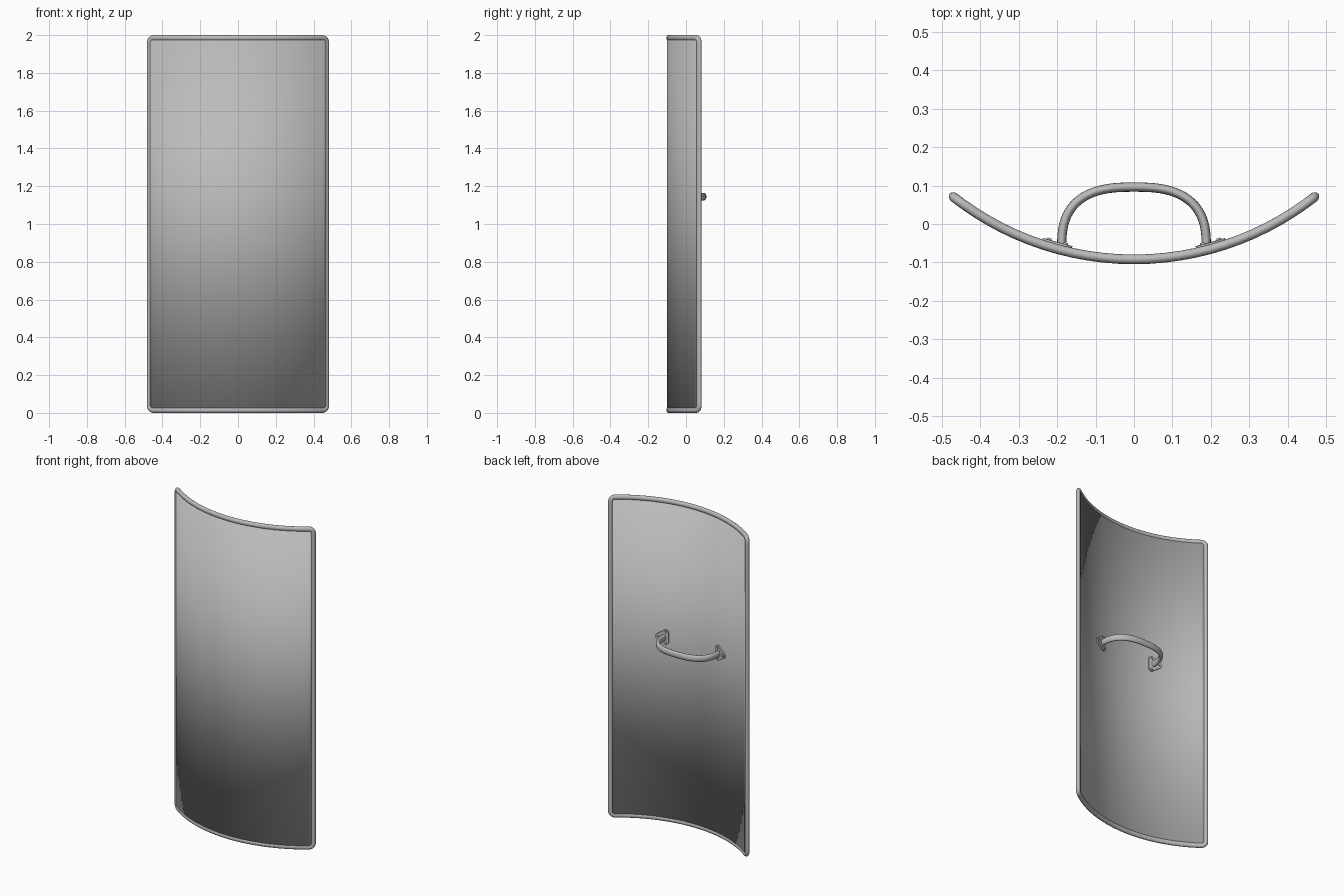
import bpy, bmesh, math
from mathutils import Vector

if "Cube" in bpy.data.objects:
    bpy.data.objects.remove(bpy.data.objects["Cube"])

RADIUS = 0.76         # curvature of the shield
CENTRE_Y = 0.668      # axis of that curvature
HALF_WIDTH = 0.519    # measured along the curve
HEIGHT = 2.0
PANEL = 0.018         # panel thickness
RIM_WIDE, RIM_DEEP = 0.015, 0.0125
HANDLE_Z = 1.145

grey = bpy.data.materials.new("plain_grey")
grey.use_nodes = True
grey.diffuse_color = (0.5, 0.5, 0.5, 1)
grey.node_tree.nodes["Principled BSDF"].inputs["Base Color"].default_value = (0.5, 0.5, 0.5, 1)


def bend(p):
    """Wrap flat (along, up, outward) coordinates round the curve."""
    r, a = RADIUS + p[2], p[0] / RADIUS
    return Vector((r * math.sin(a), CENTRE_Y - r * math.cos(a), p[1]))


def finish(bm, name, bent=True):
    if bent:
        for v in bm.verts:
            v.co = bend(v.co)
    bmesh.ops.recalc_face_normals(bm, faces=bm.faces)
    mesh = bpy.data.meshes.new(name)
    bm.to_mesh(mesh)
    bm.free()
    mesh.materials.append(grey)
    obj = bpy.data.objects.new(name, mesh)
    bpy.context.collection.objects.link(obj)
    bpy.ops.object.select_all(action="DESELECT")
    obj.select_set(True)
    bpy.context.view_layer.objects.active = obj
    bpy.ops.object.shade_smooth_by_angle(angle=math.radians(40))
    return obj


def rounded(corners, radius, steps=6):
    """Counter-clockwise convex outline with rounded corners."""
    pts, n = [Vector(c) for c in corners], len(corners)
    out = []
    for i, p in enumerate(pts):
        d0 = (p - pts[i - 1]).normalized()
        d1 = (pts[(i + 1) % n] - p).normalized()
        turn = math.acos(d0.dot(d1))
        centre = p + (d1 - d0).normalized() * radius / math.cos(turn / 2)
        start = math.atan2(-d0.x, d0.y)
        for k in range(steps + 1):
            a = start + turn * k / steps
            out.append(centre + radius * Vector((math.cos(a), math.sin(a))))
    return out


def subdivide(path, longest):
    out = []
    for i, p in enumerate(path):
        q = path[(i + 1) % len(path)]
        count = max(1, math.ceil((q - p).length / longest))
        out += [p.lerp(q, k / count) for k in range(count)]
    return out


def sweep(path, up, wide, deep, closed, sides=16):
    """Sweep an ellipse along a planar path; deep is measured along up."""
    bm, rings, n = bmesh.new(), [], len(path)
    for i, p in enumerate(path):
        a = path[i - 1] if closed or i else p
        b = path[(i + 1) % n] if closed or i < n - 1 else p
        side = (b - a).cross(up).normalized()
        angles = [math.tau * k / sides for k in range(sides)]
        rings.append([bm.verts.new(p + side * wide * math.cos(t) + up * deep * math.sin(t))
                      for t in angles])
    for i in range(n if closed else n - 1):
        r0, r1 = rings[i], rings[(i + 1) % n]
        for k in range(sides):
            j = (k + 1) % sides
            bm.faces.new((r0[k], r0[j], r1[j], r1[k]))
    if not closed:
        bm.faces.new(rings[0])
        bm.faces.new(rings[-1])
    return bm


# Curved panel
bm = bmesh.new()
bmesh.ops.create_grid(bm, x_segments=40, y_segments=1, size=1)
for v in bm.verts:
    v.co.x *= HALF_WIDTH - RIM_WIDE
    v.co.y = HEIGHT / 2 + v.co.y * (HEIGHT / 2 - RIM_WIDE)
panel = finish(bm, "shield_panel")
solid = panel.modifiers.new("thickness", "SOLIDIFY")
solid.thickness = PANEL
solid.offset = 0

# Rounded bead round the edge
w, low, high = HALF_WIDTH - RIM_WIDE, RIM_WIDE, HEIGHT - RIM_WIDE
outline = rounded([(-w, low), (w, low), (w, high), (-w, high)], 0.025)
path = [p.to_3d() for p in subdivide(outline, 0.04)]
finish(sweep(path, Vector((0, 0, 1)), RIM_WIDE, RIM_DEEP, True), "edge_rim")

# Grab handle on the back
path = []
for k in range(49):
    t = math.pi * k / 48
    c, s = math.cos(t), max(0, math.sin(t))
    path.append(Vector((math.copysign(abs(c) ** 0.75, c) * 0.188,
                        -0.06 + 0.156 * s ** 0.75, HANDLE_Z)))
finish(sweep(path, Vector((0, 0, 1)), 0.012, 0.02, False), "grab_handle", bent=False)

# Triangular mounting plates with screw heads
back = -PANEL / 2
for side, label in ((1, "left"), (-1, "right")):
    tri = [(0.165, -0.062), (0.262, 0), (0.165, 0.062)]
    bm = bmesh.new()
    face = bm.faces.new([bm.verts.new((side * p.x, HANDLE_Z + p.y, back + 0.002))
                         for p in rounded(tri, 0.018)])
    top = bmesh.ops.extrude_face_region(bm, geom=[face])["geom"]
    for v in top:
        if isinstance(v, bmesh.types.BMVert):
            v.co.z = back - 0.008
    finish(bm, label + "_handle_plate")

    bm = bmesh.new()
    for x, z in ((0.184, -0.034), (0.23, 0), (0.184, 0.034)):
        new = bmesh.ops.create_cone(bm, cap_ends=True, segments=12,
                                    radius1=0.005, radius2=0.008, depth=0.006)["verts"]
        bmesh.ops.translate(bm, verts=new, vec=(side * x, HANDLE_Z + z, back - 0.01))
    finish(bm, label + "_plate_screws")
